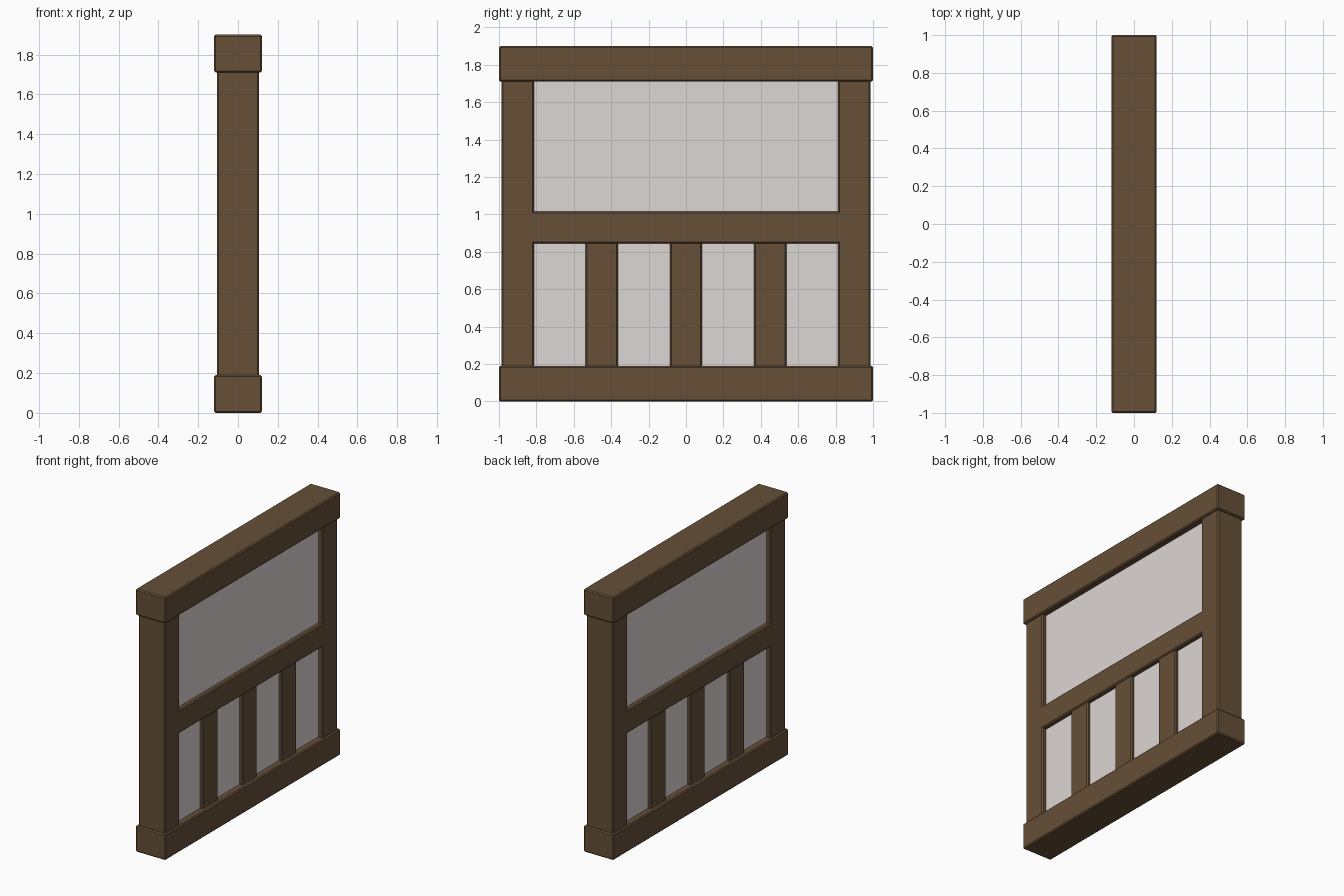
import bpy

if "Cube" in bpy.data.objects:
    bpy.data.objects.remove(bpy.data.objects["Cube"])

def material(name, color):
    m = bpy.data.materials.new(name)
    m.diffuse_color = color
    m.use_nodes = True
    m.node_tree.nodes["Principled BSDF"].inputs["Base Color"].default_value = m.diffuse_color
    return m

WOOD = material("dark_wood", (0.133, 0.08, 0.04, 1))
PLASTER = material("plaster", (0.72, 0.68, 0.66, 1))

def box(name, half_x, y0, y1, z0, z1, mat, bevel=0.008):
    bpy.ops.mesh.primitive_cube_add(size=1, location=(0, (y0 + y1) / 2, (z0 + z1) / 2))
    ob = bpy.context.object
    ob.name = name
    ob.scale = (half_x * 2, y1 - y0, z1 - z0)
    bpy.ops.object.transform_apply(location=False, rotation=False, scale=True)
    ob.data.materials.append(mat)
    if bevel:
        mod = ob.modifiers.new("Bevel", 'BEVEL')
        mod.width = bevel
        mod.segments = 1
    return ob

# Infill wall between the timbers
box("plaster_panel", 0.073, -0.9, 0.9, 0.1, 1.8, PLASTER, bevel=0)

# Heavy sill and header beams
box("bottom_beam", 0.12, -1, 1, 0, 0.19, WOOD)
box("top_beam", 0.12, -1, 1, 1.71, 1.9, WOOD)

# Corner posts
for side, y in (("left", -0.9), ("right", 0.9)):
    box("corner_post_" + side, 0.105, y - 0.086, y + 0.086, 0.15, 1.75, WOOD)

# Middle rail, ends housed in the posts
box("middle_rail", 0.105, -0.9, 0.9, 0.845, 1.015, WOOD)

# Short studs below the rail
for i, y in enumerate((-0.45, 0, 0.45)):
    box("lower_stud_%d" % (i + 1), 0.095, y - 0.086, y + 0.086, 0.15, 0.9, WOOD)
